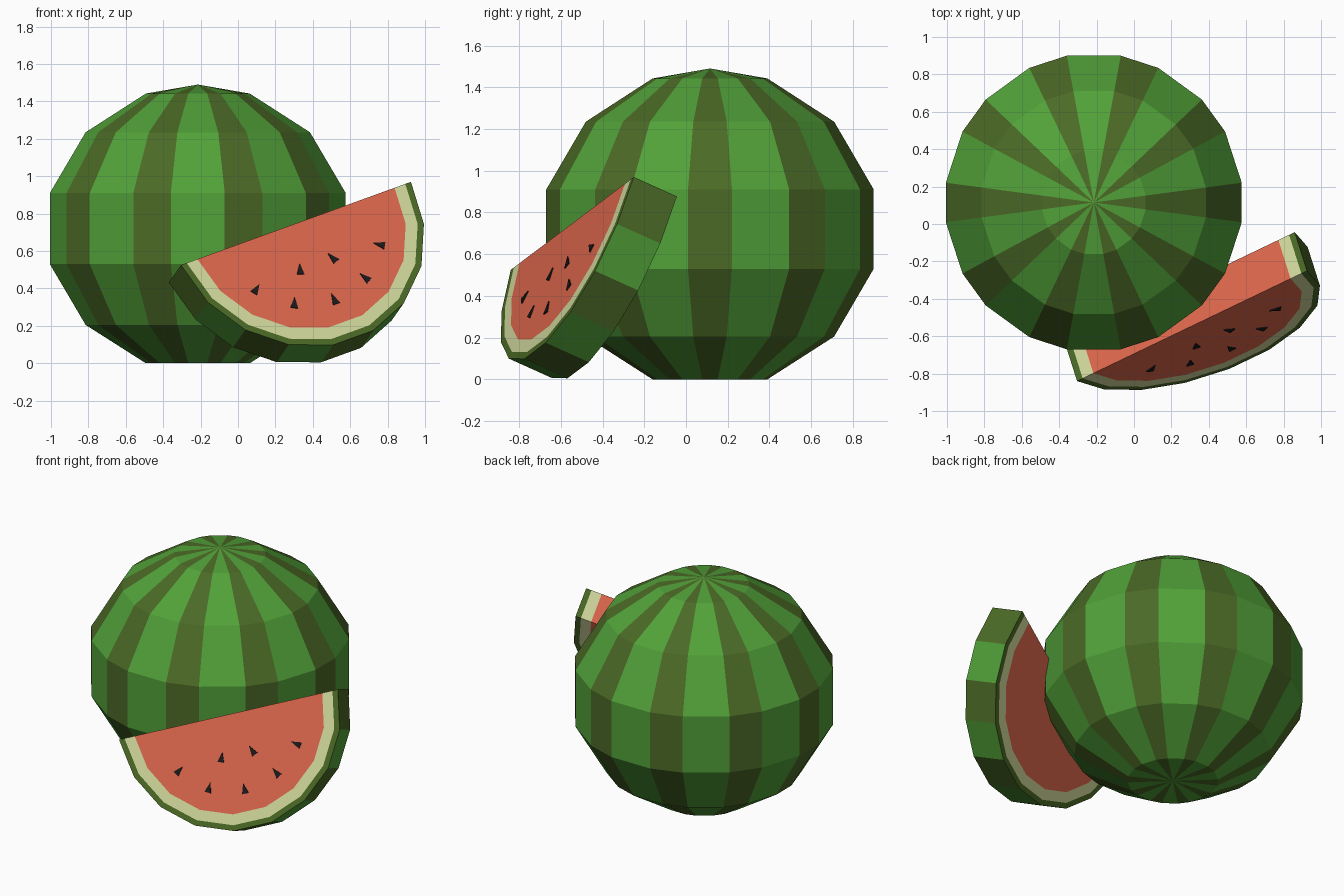
import bpy, bmesh, math
from mathutils import Matrix, Vector

if "Cube" in bpy.data.objects:
    bpy.data.objects.remove(bpy.data.objects["Cube"])


def material(name, rgb):
    lin = [((c / 255 + 0.055) / 1.055) ** 2.4 for c in rgb]
    m = bpy.data.materials.new(name)
    m.diffuse_color = (*lin, 1)
    m.use_nodes = True
    m.node_tree.nodes["Principled BSDF"].inputs["Base Color"].default_value = m.diffuse_color
    return m


LIGHT = material("light green rind", (82, 162, 57))
DARK = material("dark green rind", (75, 106, 38))
PALE = material("pale rind", (210, 218, 157))
FLESH = material("red flesh", (222, 104, 77))
SEED = material("black seed", (28, 26, 26))


def finish(name, bm, mats):
    bmesh.ops.recalc_face_normals(bm, faces=bm.faces)
    me = bpy.data.meshes.new(name)
    bm.to_mesh(me)
    bm.free()
    for m in mats:
        me.materials.append(m)
    ob = bpy.data.objects.new(name, me)
    bpy.context.collection.objects.link(ob)
    return ob


# Whole melon: faceted body, ten narrow dark stripes between wide light ones
profile = [(0.28, 0.0), (0.605, 0.205), (0.798, 0.53), (0.798, 0.91), (0.605, 1.235), (0.28, 1.442)]
angles = [math.radians(36 * k + s) for k in range(10) for s in (-7.6, 7.6)]
bm = bmesh.new()
rings = [[bm.verts.new((-0.215 + r * math.cos(a), 0.115 + r * math.sin(a), z)) for a in angles]
         for r, z in profile]
poles = [bm.verts.new((-0.215, 0.115, z)) for z in (0.0, 1.49)]
for j in range(20):
    k = (j + 1) % 20
    faces = [bm.faces.new((lo[j], lo[k], hi[k], hi[j])) for lo, hi in zip(rings, rings[1:])]
    faces.append(bm.faces.new((rings[0][k], rings[0][j], poles[0])))
    faces.append(bm.faces.new((rings[-1][j], rings[-1][k], poles[1])))
    for f in faces:
        f.material_index = 1 - j % 2
finish("whole_melon", bm, [LIGHT, DARK])

# Slice frame: u along the cut edge, v down the slice, w through its thickness
u = Vector((0.857, 0.411, 0.31)).normalized()
w = Vector((-0.297, 0.869, -0.403))
w = (w - u * w.dot(u)).normalized()
v = w.cross(u)
FRAME = Matrix.Translation((0.31, -0.545, 0.7475)) @ Matrix((u, v, w)).transposed().to_4x4()
THICK, SIDES = 0.236, 9


def prism(name, outline, z0, z1, mats, side_rule=lambda i: 0):
    bm = bmesh.new()
    a, b = [[bm.verts.new(FRAME @ Vector((x, y, z))) for x, y in outline] for z in (z0, z1)]
    bm.faces.new(a)
    bm.faces.new(b[::-1])
    n = len(outline)
    for i in range(n):
        k = (i + 1) % n
        bm.faces.new((a[i], b[i], b[k], a[k])).material_index = side_rule(i)
    return finish(name, bm, mats)


def arc(r):
    return [(r * math.cos(math.pi * i / SIDES), r * math.sin(math.pi * i / SIDES))
            for i in range(SIDES + 1)]


# Slice: flesh half disc, pale band, striped outer rind
prism("slice_flesh", arc(0.615), 0, THICK, [FLESH])
prism("slice_pale_band", arc(0.682) + arc(0.615)[::-1], 0, THICK, [PALE])
prism("slice_rind", arc(0.717) + arc(0.682)[::-1], 0, THICK, [DARK, LIGHT],
      lambda i: i % 2 if i < SIDES else 0)

# Seeds: small darts on the front, pointing at the middle of the cut edge
for i, (r, deg) in enumerate([(0.47, d) for d in (35, 62, 90, 118, 145)] + [(0.27, 68), (0.27, 112)]):
    c, s = math.cos(math.radians(deg)), math.sin(math.radians(deg))
    dart = [(r - 0.036, 0), (r + 0.028, -0.021), (r + 0.028, 0.021)]
    prism(f"seed_{i + 1}", [(p * c - q * s, p * s + q * c) for p, q in dart], -0.006, 0.002, [SEED])
